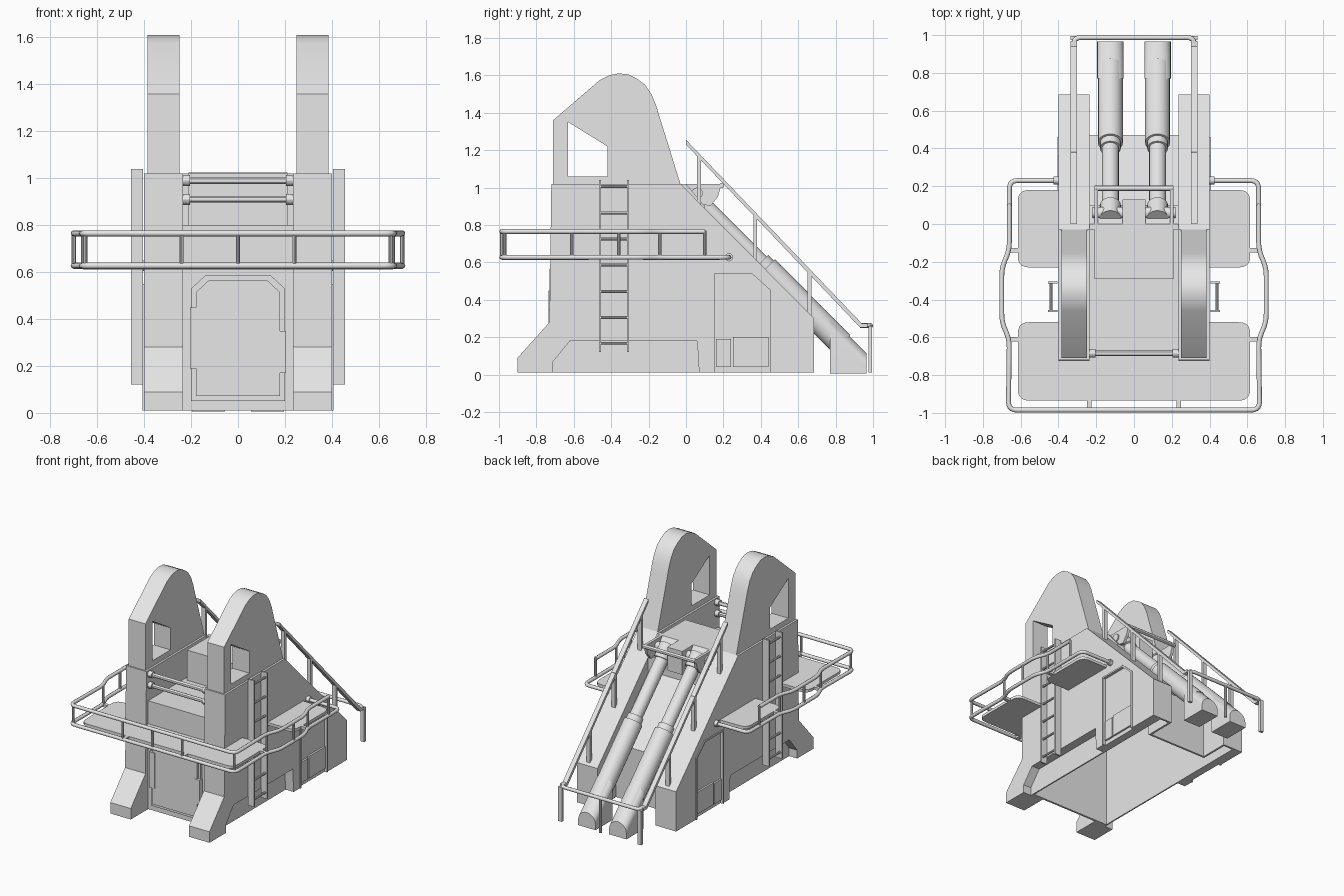
import bpy, bmesh, math
from mathutils import Vector

if "Cube" in bpy.data.objects:
    bpy.data.objects.remove(bpy.data.objects["Cube"])

grey = bpy.data.materials.new("light_grey")
grey.use_nodes = True
grey.diffuse_color = (0.8, 0.8, 0.8, 1)
grey.node_tree.nodes["Principled BSDF"].inputs["Base Color"].default_value = (0.8, 0.8, 0.8, 1)


def add(name, bm):
    bmesh.ops.recalc_face_normals(bm, faces=bm.faces)
    me = bpy.data.meshes.new(name)
    bm.to_mesh(me)
    bm.free()
    me.materials.append(grey)
    ob = bpy.data.objects.new(name, me)
    bpy.context.collection.objects.link(ob)
    return ob


def prism(name, pts, lo, hi, axis="x"):
    """Extrude a 2D outline along an axis from lo to hi."""
    put = {"x": lambda a, b, d: (d, a, b),
           "y": lambda a, b, d: (a, d, b),
           "z": lambda a, b, d: (a, b, d)}[axis]
    bm = bmesh.new()
    face = bm.faces.new([bm.verts.new(put(a, b, lo)) for a, b in pts])
    ext = bmesh.ops.extrude_face_region(bm, geom=[face])
    verts = [e for e in ext["geom"] if isinstance(e, bmesh.types.BMVert)]
    bmesh.ops.translate(bm, verts=verts, vec=Vector(put(0, 0, hi - lo)))
    return add(name, bm)


def box(name, x, y, z):
    return prism(name, [(x[0], y[0]), (x[1], y[0]), (x[1], y[1]), (x[0], y[1])], *z, axis="z")


def smooth(ob):
    bpy.ops.object.select_all(action="DESELECT")
    ob.select_set(True)
    bpy.context.view_layer.objects.active = ob
    bpy.ops.object.shade_smooth_by_angle()


def rod(name, a, b, r, sides=20):
    a, b = Vector(a), Vector(b)
    d = b - a
    bm = bmesh.new()
    bmesh.ops.create_cone(bm, cap_ends=True, segments=sides, radius1=r, radius2=r, depth=d.length)
    bmesh.ops.rotate(bm, verts=bm.verts, matrix=d.to_track_quat("Z", "Y").to_matrix())
    bmesh.ops.translate(bm, verts=bm.verts, vec=(a + b) / 2)
    smooth(add(name, bm))


def tube(name, pts, r):
    cu = bpy.data.curves.new(name, "CURVE")
    cu.dimensions = "3D"
    cu.bevel_depth, cu.bevel_resolution, cu.use_fill_caps = r, 2, True
    sp = cu.splines.new("POLY")
    sp.points.add(len(pts) - 1)
    for p, co in zip(sp.points, pts):
        p.co = (*co, 1)
    cu.materials.append(grey)
    ob = bpy.data.objects.new(name, cu)
    bpy.context.collection.objects.link(ob)


def rounded(pts, r, n=5):
    """Round the inner corners of an open 2D path."""
    out = [pts[0]]
    for p, c, q in zip(pts, pts[1:], pts[2:]):
        c = Vector(c)
        a = c + (Vector(p) - c).normalized() * r
        b = c + (Vector(q) - c).normalized() * r
        for i in range(n + 1):
            t = i / n
            out.append(tuple(a * (1 - t) ** 2 + c * 2 * t * (1 - t) + b * t * t))
    return out + [pts[-1]]


# Outlines in (y, z)
side = [(0.685, 0.01), (0.685, 0.3), (-0.03, 1.02), (-0.72, 1.02), (-0.73, 0.28), (-0.9, 0.09), (-0.9, 0.01)]
deck = [(-0.7, 0.01), (-0.7, 0.8), (0.08, 0.8), (0.47, 0.4), (0.47, 0.01)]
hollow = [(-0.685, 0.01), (-0.685, 0.785), (0.07, 0.785), (0.455, 0.39), (0.455, 0.01)]
wall_hollow = [(-0.685, 0.01), (-0.685, 0.95), (-0.03, 0.95), (0.67, 0.28), (0.67, 0.01)]
hatch = [(0.14, 0.01), (0.14, 0.55), (0.36, 0.55), (0.46, 0.46), (0.46, 0.01)]
notch = [(-0.71, 0.01), (-0.71, 0.07), (-0.62, 0.18), (0.06, 0.18), (0.07, 0.01)]
hatch_in = [(0.152, 0.01), (0.152, 0.538), (0.354, 0.538), (0.448, 0.454), (0.448, 0.01)]
tower = [(-0.71, 1.02), (-0.71, 1.36), (-0.46, 1.575), (-0.41, 1.6), (-0.36, 1.61), (-0.31, 1.605),
         (-0.26, 1.58), (-0.22, 1.55), (-0.185, 1.5), (-0.16, 1.44), (-0.145, 1.39), (-0.03, 1.02)]
window = [(-0.63, 1.06), (-0.63, 1.35), (-0.42, 1.22), (-0.42, 1.06)]
handrail = [(0.0, 1.255), (0.94, 0.273), (0.97, 0.273), (0.97, 0.252), (0.93, 0.252), (0.0, 1.23)]

for label, s in (("left", 1), ("right", -1)):
    # Open-bottomed side walls with foot notch and framed hatch
    prism(label + "_wall_cheek", side + hollow, s * 0.235, s * 0.25)
    prism(label + "_wall", side + wall_hollow, s * 0.25, s * 0.325)
    prism(label + "_wall_lining", side, s * 0.325, s * 0.335)
    prism(label + "_wall_skin", side + notch + hatch, s * 0.335, s * 0.4)
    prism(label + "_hatch_frame", hatch + hatch_in[::-1], s * 0.335, s * 0.406)
    prism(label + "_hatch", hatch_in, s * 0.335, s * 0.385)
    box(label + "_hatch_small_plate", sorted((s * 0.38, s * 0.398)), (0.16, 0.24), (0.04, 0.19))
    box(label + "_hatch_large_plate", sorted((s * 0.38, s * 0.398)), (0.25, 0.44), (0.04, 0.2))

    # Upright towers with window openings
    tow = prism(label + "_tower", tower, s * 0.25, s * 0.385)
    cut = prism("window_cutter", window, s * 0.2, s * 0.45)
    mod = tow.modifiers.new("window", "BOOLEAN")
    mod.operation, mod.object, mod.solver = "DIFFERENCE", cut, "EXACT"
    dg = bpy.context.evaluated_depsgraph_get()
    mesh = bpy.data.meshes.new_from_object(tow.evaluated_get(dg))
    tow.modifiers.clear()
    tow.data = mesh
    bpy.data.objects.remove(cut)
    smooth(tow)

    # Ladder
    for y in (-0.46, -0.31):
        box(label + "_ladder_rail", sorted((s * 0.405, s * 0.455)), (y - 0.006, y + 0.006), (0.12, 1.04))
    for i in range(7):
        z = 0.165 + 0.14 * i
        rod(label + "_ladder_rung", (s * 0.44, -0.46, z), (s * 0.44, -0.31, z), 0.008, sides=8)

    # Hydraulic ram
    x = s * 0.125
    rod(label + "_ram_rod", (x, 0.04, 0.96), (x, 0.46, 0.54), 0.045)
    rod(label + "_ram_head", (x, 0.03, 0.985), (x, 0.1, 0.905), 0.055)
    rod(label + "_ram_collar", (x, 0.4, 0.60), (x, 0.435, 0.565), 0.055)
    rod(label + "_ram_sleeve", (x, 0.43, 0.57), (x, 0.83, 0.165), 0.066)

    # Arched ground foot, sloping down to the rear
    arch = [(x + 0.07 * math.cos(math.pi * i / 12), 0.24 + 0.07 * math.sin(math.pi * i / 12)) for i in range(13)]
    foot = prism(label + "_ram_foot", [(x - 0.07, 0.005), (x + 0.07, 0.005)] + arch, 0.77, 0.965, "y")
    for v in foot.data.vertices:
        if v.co.y > 0.9 and v.co.z > 0.1:
            v.co.z -= 0.195
    smooth(foot)

    # Top bracket arm
    prism(label + "_bracket_arm", [(-0.03, 1.02), (0.19, 1.02), (0.17, 0.95), (0.13, 0.9), (0.05, 0.92)],
          s * 0.19, s * 0.21)

    # Stair handrail and posts
    prism(label + "_stair_handrail", handrail, s * 0.303, s * 0.337)
    for y, top, low in ((0.07, 1.17, 0.9), (0.37, 0.86, 0.6), (0.66, 0.55, 0.29), (0.985, 0.26, 0.01)):
        box(label + "_handrail_post", sorted((s * 0.305, s * 0.335)), (y - 0.01, y + 0.01), (low, top))

# Central body shell, open below
prism("central_body", deck + hollow[::-1], -0.24, 0.24)
box("upper_block", (-0.21, 0.21), (-0.29, 0.0), (0.8, 1.02))
prism("bracket_top", [(-0.03, 1.02), (0.0, 1.02), (0.1, 0.9), (0.1, 0.79), (-0.03, 0.79)], -0.235, 0.235)
box("bracket_block", (-0.06, 0.06), (0.0, 0.13), (0.85, 1.02))
rod("bracket_bar", (-0.21, 0.19, 1.01), (0.21, 0.19, 1.01), 0.014, sides=12)
rod("bracket_pin", (-0.22, 0.06, 0.97), (0.22, 0.06, 0.97), 0.03, sides=16)

# Front door: frame, then panel
door = [(-0.2, 0.05), (-0.2, 0.53), (-0.14, 0.585), (0.14, 0.585), (0.2, 0.53), (0.2, 0.05)]
prism("front_door_frame", door, -0.715, -0.69, "y")
prism("front_door_panel", [(a * 0.9, 0.32 + (b - 0.32) * 0.92) for a, b in door], -0.73, -0.7, "y")
box("front_door_hinge_strip", (-0.205, -0.16), (-0.735, -0.7), (0.19, 0.45))
box("front_door_latch_strip", (0.165, 0.205), (-0.735, -0.7), (0.17, 0.35))

# Cross bars between the towers
for z in (0.99, 0.91):
    rod("cross_bar", (-0.25, -0.685, z), (0.25, -0.685, z), 0.014, sides=12)
    for s in (-1, 1):
        rod("cross_bar_collar", (s * 0.205, -0.685, z), (s * 0.24, -0.685, z), 0.023, sides=12)

# Walkway plates outside the walls
for y0, y1 in ((-0.935, -0.52), (-0.23, 0.18)):
    half = rounded([(0.39, y0), (0.615, y0), (0.615, y1), (0.39, y1)], 0.06)
    for s in (-1, 1):
        prism("walkway", [(s * a, b) for a, b in half], 0.612, 0.632, "z")
box("front_walkway_middle", (-0.39, 0.39), (-0.935, -0.7), (0.612, 0.632))

# Walkway guard rail
run = [(0.665, -0.985), (0.66, -0.61), (0.7, -0.52), (0.7, -0.23), (0.66, -0.14)]
low = [(0, -0.985)] + run + [(0.66, 0.23), (0.4, 0.23)]
high = [(0, -0.985)] + run + [(0.66, 0.1)]
for s in (-1, 1):
    for path, z in ((low, 0.627), (high, 0.765)):
        tube("guard_rail", [(s * a, b, z) for a, b in rounded(path, 0.045)], 0.013)
    for a, b in ((0.24, -0.985), (0.65, -0.97), (0.66, -0.61), (0.7, -0.36), (0.66, -0.14), (0.66, 0.1)):
        rod("guard_post", (s * a, b, 0.625), (s * a, b, 0.77), 0.009, sides=10)
    rod("rail_end_cap", (s * 0.39, 0.23, 0.627), (s * 0.425, 0.23, 0.627), 0.022, sides=12)
    box("rail_tie_front", sorted((s * 0.225, s * 0.25)), (-0.985, -0.92), (0.612, 0.632))
    for y in (-0.61, -0.14):
        box("rail_tie_side", sorted((s * 0.6, s * 0.66)), (y - 0.012, y + 0.012), (0.612, 0.632))
rod("guard_post", (0, -0.985, 0.625), (0, -0.985, 0.77), 0.009, sides=10)

# Handrail end hoop and middle leg
end = rounded([(0.32, 0.93), (0.32, 0.987), (0, 0.987)], 0.04)
for s in (-1, 1):
    tube("handrail_end", [(s * a, b, 0.262) for a, b in end], 0.013)
rod("handrail_middle_leg", (0, 0.985, 0.01), (0, 0.985, 0.26), 0.01, sides=10)
